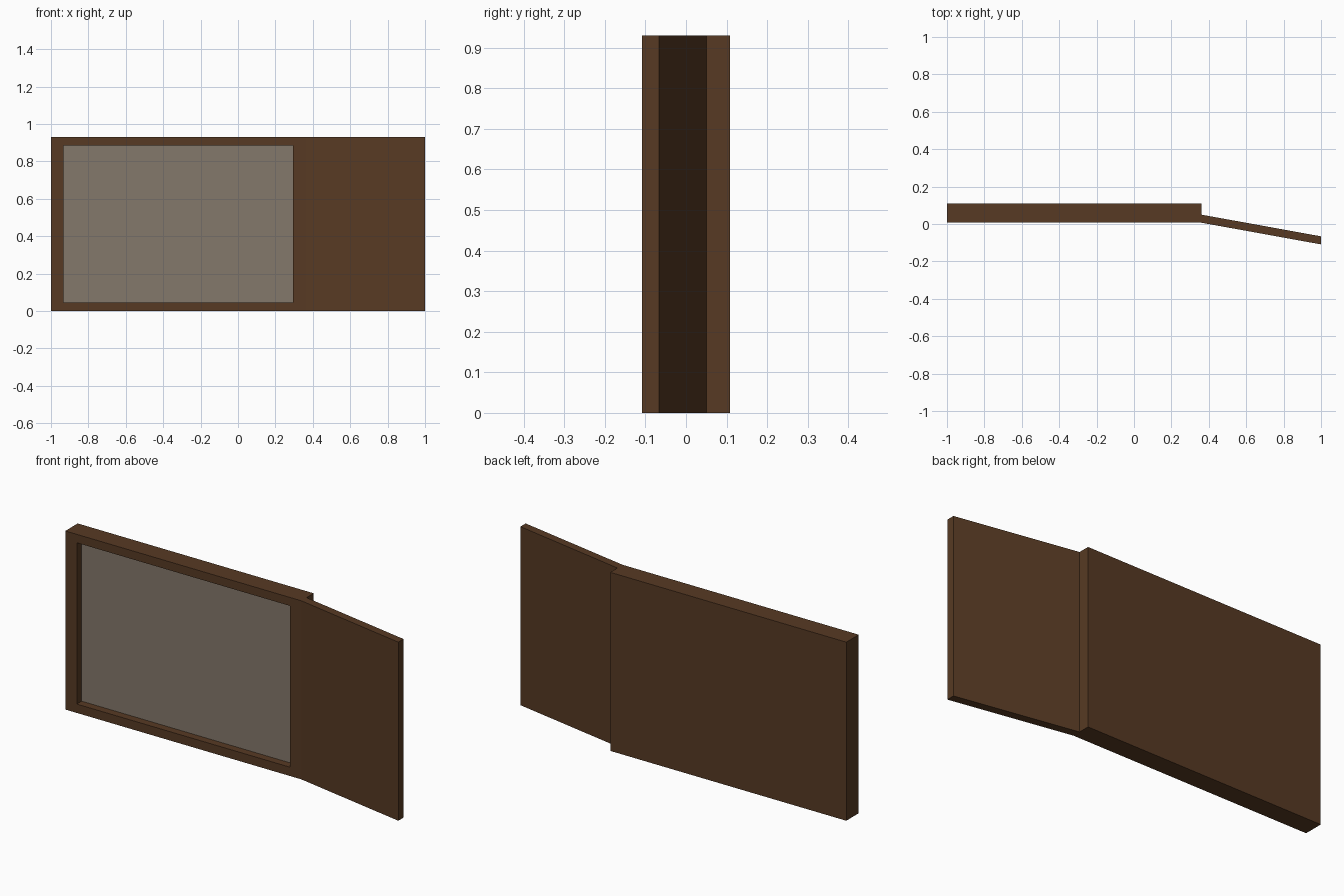
import bpy, bmesh

if "Cube" in bpy.data.objects:
    bpy.data.objects.remove(bpy.data.objects["Cube"])


def material(name, rgb):
    m = bpy.data.materials.new(name)
    m.diffuse_color = (*rgb, 1)
    m.use_nodes = True
    m.node_tree.nodes["Principled BSDF"].inputs["Base Color"].default_value = m.diffuse_color
    return m


wood = material("brown wood", (0.095, 0.042, 0.017))
grey = material("warm grey panel", (0.231, 0.188, 0.147))
H = 0.93


def finish(name, bm, mats):
    bmesh.ops.recalc_face_normals(bm, faces=bm.faces)
    me = bpy.data.meshes.new(name)
    bm.to_mesh(me)
    bm.free()
    for m in mats:
        me.materials.append(m)
    ob = bpy.data.objects.new(name, me)
    bpy.context.collection.objects.link(ob)
    return ob


def rect(bm, x0, x1, z0, z1, y):
    return [bm.verts.new(p) for p in
            ((x0, y, z0), (x1, y, z0), (x1, y, z1), (x0, y, z1))]


# Framed board: nested loops from the back, around the rim, into the recess
bm = bmesh.new()
loops = [rect(bm, -1, 0.36, 0, H, 0.109),
         rect(bm, -1, 0.36, 0, H, 0.007),
         rect(bm, -0.934, 0.295, 0.046, 0.886, 0.007),
         rect(bm, -0.934, 0.295, 0.046, 0.886, 0.047)]
bm.faces.new(loops[0])
for a, b in zip(loops, loops[1:]):
    for i in range(4):
        j = (i + 1) % 4
        bm.faces.new((a[i], a[j], b[j], b[i]))
panel = bm.faces.new(loops[-1])
panel.material_index = 1
finish("framed_board", bm, (wood, grey))

# Angled side wing: sloping plan profile extruded upward
bm = bmesh.new()
plan = [(0.36, 0.007), (1, -0.109), (1, -0.066), (0.36, 0.05)]
base = bm.faces.new([bm.verts.new((x, y, 0)) for x, y in plan])
top = bmesh.ops.extrude_face_region(bm, geom=[base])["geom"]
bmesh.ops.translate(bm, vec=(0, 0, H),
                    verts=[v for v in top if isinstance(v, bmesh.types.BMVert)])
finish("side_wing", bm, (wood,))
